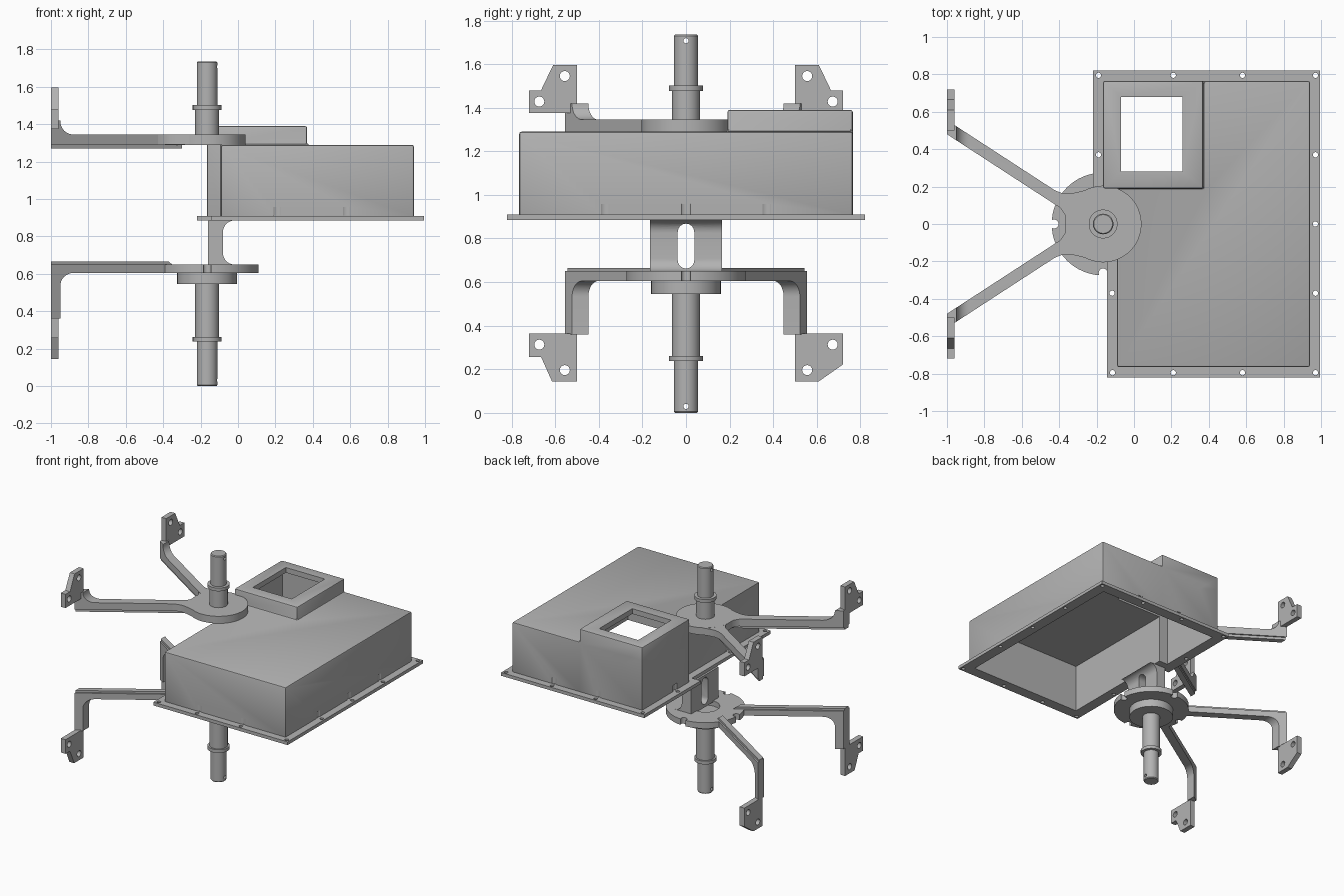
import bpy, bmesh, math
from mathutils import Vector, Matrix

cube = bpy.data.objects.get("Cube")
if cube:
    bpy.data.objects.remove(cube)

grey = bpy.data.materials.new("plain_grey")
grey.use_nodes = True
grey.diffuse_color = (0.45, 0.45, 0.45, 1)
grey.node_tree.nodes["Principled BSDF"].inputs["Base Color"].default_value = (0.45, 0.45, 0.45, 1)

CX = -0.165  # shaft axis
AXES = {
    "z": lambda a, b, t: (a, b, t),   # outline in xy
    "y": lambda a, b, t: (a, t, b),   # outline in xz
    "x": lambda a, b, t: (t, a, b),   # outline in yz
}


def prism(name, outline, lo, hi, axis="z", place=None):
    place = place or AXES[axis]
    bm = bmesh.new()
    rings = [[bm.verts.new(place(a, b, t)) for a, b in outline] for t in (lo, hi)]
    bm.faces.new(rings[0])
    bm.faces.new(rings[1])
    n = len(outline)
    for i in range(n):
        j = (i + 1) % n
        bm.faces.new((rings[0][i], rings[0][j], rings[1][j], rings[1][i]))
    bmesh.ops.recalc_face_normals(bm, faces=bm.faces)
    mesh = bpy.data.meshes.new(name)
    bm.to_mesh(mesh)
    bm.free()
    mesh.materials.append(grey)
    ob = bpy.data.objects.new(name, mesh)
    bpy.context.collection.objects.link(ob)
    return ob


def arc(a, b, r, start, end, n=8):
    angles = [math.radians(start + (end - start) * i / n) for i in range(n + 1)]
    return [(a + r * math.cos(t), b + r * math.sin(t)) for t in angles]


def circle(a, b, r, n=48):
    return arc(a, b, r, 0, 360, n)[:-1]


def rect(x0, y0, x1, y1):
    return [(x0, y0), (x1, y0), (x1, y1), (x0, y1)]


def select(ob):
    bpy.ops.object.select_all(action="DESELECT")
    ob.select_set(True)
    bpy.context.view_layer.objects.active = ob


def apply(ob, kind, **settings):
    mod = ob.modifiers.new(kind.lower(), kind)
    for key, value in settings.items():
        setattr(mod, key, value)
    select(ob)
    bpy.ops.object.modifier_apply(modifier=mod.name)


def combine(ob, others, operation="DIFFERENCE"):
    for other in others:
        apply(ob, "BOOLEAN", operation=operation, object=other, solver="EXACT")
        bpy.data.objects.remove(other)


def lathe(name, steps):
    """Turned part on the shaft axis from (radius, height) steps."""
    n = 48
    bm = bmesh.new()
    rings = [[bm.verts.new((x, y, z)) for x, y in circle(CX, 0, r, n)] for r, z in steps]
    for low, high in zip(rings, rings[1:]):
        for i in range(n):
            j = (i + 1) % n
            bm.faces.new((low[i], low[j], high[j], high[i]))
    bm.faces.new(rings[0][::-1])
    bm.faces.new(rings[-1])
    bmesh.ops.recalc_face_normals(bm, faces=bm.faces)
    mesh = bpy.data.meshes.new(name)
    bm.to_mesh(mesh)
    bm.free()
    mesh.materials.append(grey)
    ob = bpy.data.objects.new(name, mesh)
    bpy.context.collection.objects.link(ob)
    return ob


def step_outline(grow):
    """Housing footprint, narrower at the front, offset outwards by grow."""
    x0, x1, x2, y, s = -0.165 - grow, -0.09 - grow, 0.94 + grow, 0.765 + grow, 0.19 - grow
    return [(x1, -y), (x2, -y), (x2, y), (x0, y), (x0, s), (x1, s)]


# Housing with raised inlet, hollow from below
housing = prism("housing", step_outline(0), 0.9, 1.29)
tower = prism("tower", rect(-0.165, 0.19, 0.37, 0.765), 0.9, 1.39)
combine(housing, [tower], "UNION")
apply(housing, "BEVEL", width=0.01, segments=2, limit_method="ANGLE", angle_limit=0.6)
combine(housing, [
    prism("cavity", step_outline(-0.03), 0.8, 1.26),
    prism("tower_cavity", rect(-0.135, 0.22, 0.34, 0.735), 1.0, 1.35),
    prism("inlet", rect(-0.07, 0.28, 0.26, 0.68), 1.1, 1.5),
])

# Mounting flange with bolt holes and bolt-head pockets in the walls
flange = prism("flange", step_outline(0.055), 0.885, 0.91)
combine(flange, [prism("opening", step_outline(-0.03), 0.8, 1.0)])
bolts = [(x, y) for x in (0.21, 0.58, 0.97) for y in (-0.795, 0.795)]
bolts += [(0.97, y) for y in (-0.37, 0, 0.37)]
bolts += [(-0.115, -0.795), (-0.117, -0.37), (-0.19, 0.795), (-0.19, 0.37)]
for x, y in bolts:
    combine(flange, [prism("bolt_hole", circle(x, y, 0.014, 16), 0.8, 1.0)])
    combine(housing, [prism("pocket", circle(x, y, 0.036, 24), 0.911, 0.958)])

# Slotted bracket joining the housing to the lower hub
profile = [(-0.16, 0.64), (-0.02, 0.64)]
profile += arc(-0.02, 0.71, 0.06, 270, 180) + arc(-0.02, 0.825, 0.06, 180, 90)
profile += [(-0.16, 0.885)]
bracket = prism("bracket", profile, -0.165, 0.165, "y")
slot = arc(0, 0.83, 0.038, 0, 180) + arc(0, 0.70, 0.038, 180, 360)
combine(bracket, [prism("slot", slot, -0.5, 0.5, "x")])

# Lower hub disc with rim notches and a central recess
lower_hub = prism("lower_hub", circle(CX, 0, 0.275, 64), 0.605, 0.65)
for k in range(4):
    t = k * math.pi / 2
    notch = circle(CX + 0.262 * math.cos(t), 0.262 * math.sin(t), 0.024, 20)
    combine(lower_hub, [prism("notch", notch, 0.5, 0.7)])
combine(lower_hub, [prism("recess", circle(CX, 0, 0.1), 0.61, 0.7)])

# Shafts with collars and cross pin holes
lower_shaft = lathe("lower_shaft", [
    (0.05, 0), (0.055, 0.006), (0.055, 0.237), (0.077, 0.237), (0.077, 0.262),
    (0.064, 0.262), (0.064, 0.545), (0.16, 0.545), (0.16, 0.606)])
upper_shaft = lathe("upper_shaft", [
    (0.205, 1.29), (0.205, 1.345), (0.064, 1.345), (0.064, 1.477), (0.077, 1.477),
    (0.077, 1.502), (0.055, 1.502), (0.055, 1.729), (0.05, 1.735)])
for shaft, z in ((lower_shaft, 0.03), (upper_shaft, 1.707)):
    combine(shaft, [prism("pin_hole", circle(0, z, 0.012, 16), -0.5, 0.5, "x")])

# Web blending the upper hub into its arms
half = [(-0.165, 0.2), (-0.25, 0.184), (-0.31, 0.168), (-0.36, 0.162), (-0.395, 0.168),
        (-0.43, 0.184), (-0.43, 0.11), (-0.395, 0.088), (-0.37, 0.05), (-0.362, 0)]
web = half + [(x, -y) for x, y in half[-2::-1]]
prism("upper_web", web, 1.291, 1.344)

# Arm side profiles
upper_arm = [(-1, 1.29), (-0.33, 1.29), (-0.33, 1.345)]
upper_arm += arc(-0.88, 1.415, 0.07, 270, 180) + [(-0.95, 1.42), (-1, 1.42)]
lower_arm = [(-1, 0.36), (-0.95, 0.36)] + arc(-0.88, 0.535, 0.07, 180, 90)
lower_arm += [(-0.33, 0.605), (-0.33, 0.65), (-1, 0.65)]
upper_rib = rect(-1, 1.27, -0.3, 1.291)
lower_rib = [(-1, 0.649), (-0.35, 0.649), (-0.37, 0.665), (-1, 0.665)]

# End pad outlines
upper_pad = [(0.5, 1.375), (0.72, 1.375), (0.72, 1.48), (0.665, 1.48), (0.61, 1.595), (0.5, 1.595)]
stepped_pad = [(0.5, 0.365), (0.72, 0.365), (0.72, 0.257), (0.665, 0.257), (0.615, 0.145), (0.5, 0.145)]
sloped_pad = [(0.5, 0.365), (0.72, 0.365), (0.72, 0.222), (0.61, 0.145), (0.5, 0.145)]

for side, name in ((1, "back"), (-1, "front")):
    # Arms splay outwards, so each profile is sheared along y
    def splay(x, z, t, side=side):
        return (x, side * (0.5175 - 0.65 * (x + 1) + t), z)
    prism(name + "_upper_arm", upper_arm, -0.0375, 0.0375, place=splay)
    prism(name + "_lower_arm", lower_arm, -0.0375, 0.0375, place=splay)
    prism(name + "_upper_rib", upper_rib, -0.025, 0.025, place=splay)
    prism(name + "_lower_rib", lower_rib, -0.025, 0.025, place=splay)

    lower_pad = sloped_pad if side > 0 else stepped_pad
    for level, pad, holes in (
            ("upper", upper_pad, ((0.556, 1.545), (0.673, 1.428))),
            ("lower", lower_pad, ((0.556, 0.196), (0.673, 0.313)))):
        plate = prism(f"{name}_{level}_pad", [(side * y, z) for y, z in pad], -1, -0.96, "x")
        for y, z in holes:
            combine(plate, [prism("pad_hole", circle(side * y, z, 0.023, 24), -1.1, -0.9, "x")])

# Smooth the round surfaces and keep the edges sharp
for ob in bpy.context.scene.objects:
    if ob.type == "MESH":
        select(ob)
        bpy.ops.object.shade_smooth_by_angle(angle=math.radians(30))
